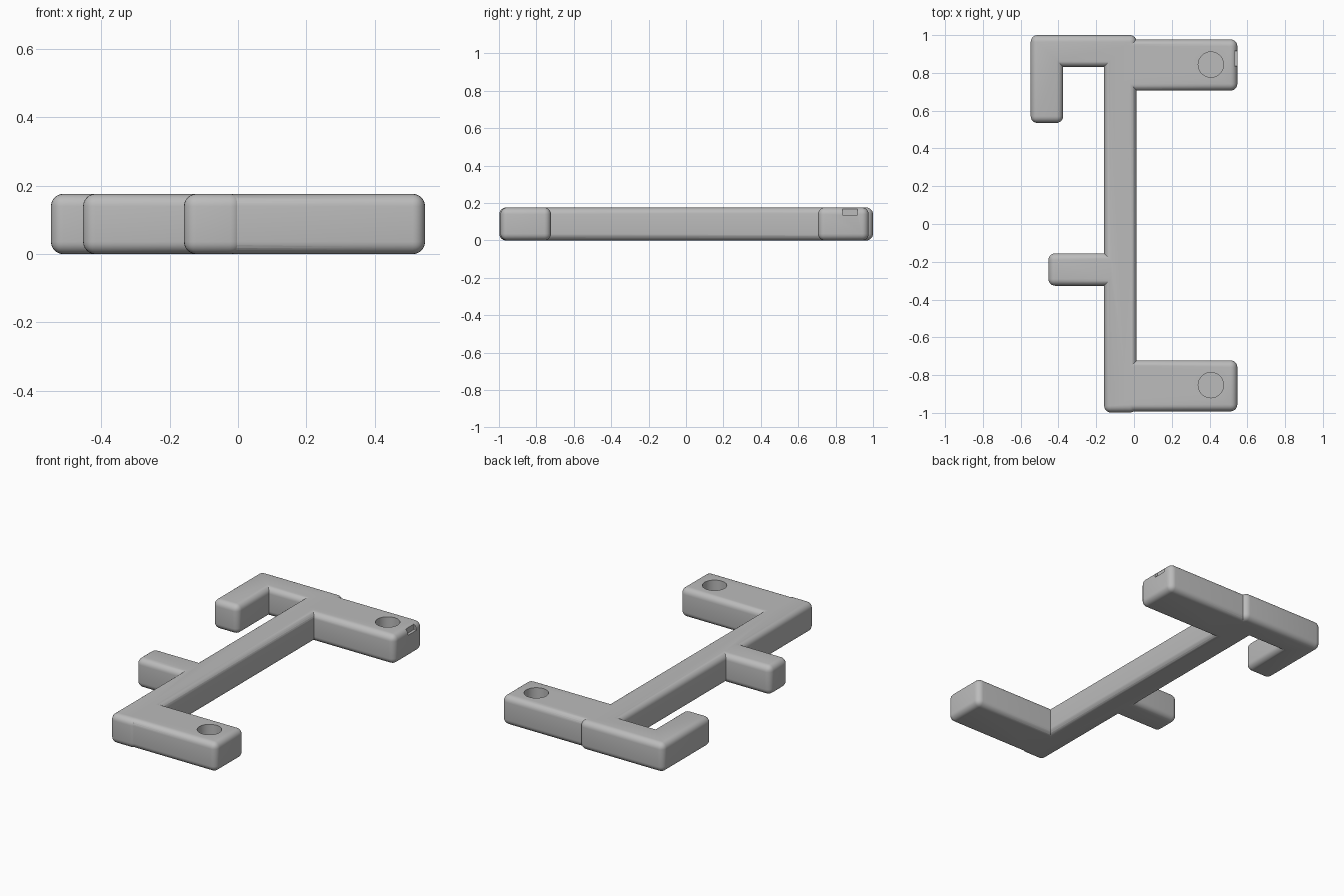
import bpy, bmesh, math

if "Cube" in bpy.data.objects:
    bpy.data.objects.remove(bpy.data.objects["Cube"])

H = 0.176        # thickness of every bar
R = 0.036        # edge rounding

grey = bpy.data.materials.new("plain grey")
grey.diffuse_color = (0.5, 0.5, 0.5, 1)
grey.use_nodes = True
grey.node_tree.nodes["Principled BSDF"].inputs["Base Color"].default_value = grey.diffuse_color


def rounded_slab(name, outline):
    """Extrude an anticlockwise outline and round all but its inner corners."""
    bm = bmesh.new()
    face = bm.faces.new([bm.verts.new((x, y, 0)) for x, y in outline])
    top = bmesh.ops.extrude_face_region(bm, geom=[face])["geom"]
    bmesh.ops.translate(bm, vec=(0, 0, H),
                        verts=[g for g in top if isinstance(g, bmesh.types.BMVert)])
    bmesh.ops.recalc_face_normals(bm, faces=bm.faces)
    weight = bm.edges.layers.float.new("bevel_weight_edge")
    for e in bm.edges:
        e[weight] = 1.0 if e.is_convex else 0.0
    me = bpy.data.meshes.new(name)
    bm.to_mesh(me)
    bm.free()
    me.materials.append(grey)
    ob = bpy.data.objects.new(name, me)
    bpy.context.collection.objects.link(ob)
    bev = ob.modifiers.new("rounding", "BEVEL")
    bev.limit_method = "WEIGHT"
    bev.width, bev.segments = R, 6
    return ob


def box(x0, x1, y0, y1):
    return [(x0, y0), (x1, y0), (x1, y1), (x0, y1)]


def combine(target, other, operation):
    mod = target.modifiers.new(operation.lower(), "BOOLEAN")
    mod.operation, mod.object, mod.solver = operation, other, "EXACT"
    other.hide_render = True
    other.hide_set(True)


# Spine with the hook at the back and the side peg
frame = rounded_slab("frame", [
    (-0.158, -0.998), (0.014, -0.998), (0.014, 1.0), (-0.547, 1.0),
    (-0.547, 0.535), (-0.375, 0.535), (-0.375, 0.832), (-0.158, 0.832),
    (-0.158, -0.155), (-0.453, -0.155), (-0.453, -0.327), (-0.158, -0.327)])

# Wide arms at both ends
for name, y0, y1 in (("front_arm", -0.992, -0.722), ("back_arm", 0.706, 0.977)):
    combine(frame, rounded_slab(name, box(-0.09, 0.547, y0, y1)), "UNION")

# Blind round holes in the arms
for name, y in (("front_hole_cutter", -0.853), ("back_hole_cutter", 0.844)):
    bpy.ops.mesh.primitive_cylinder_add(vertices=48, radius=0.067, depth=0.2,
                                        location=(0.407, y, 0.15))
    hole = bpy.context.object
    hole.name = name
    hole.data.materials.append(grey)
    combine(frame, hole, "DIFFERENCE")

# Small slot in the end of the back arm
bpy.ops.mesh.primitive_cube_add(size=1, location=(0.555, 0.877, 0.152))
slot = bpy.context.object
slot.name = "slot_cutter"
slot.scale = (0.05, 0.08, 0.034)
slot.data.materials.append(grey)
combine(frame, slot, "DIFFERENCE")

# Bake the modifiers, then drop the helper parts
bpy.context.view_layer.update()
baked = bpy.data.meshes.new_from_object(
    frame.evaluated_get(bpy.context.evaluated_depsgraph_get()))
frame.modifiers.clear()
frame.data = baked
for ob in list(bpy.data.objects):
    if ob is not frame and ob != frame:
        bpy.data.objects.remove(ob)

# Smooth rounding with crisp creases
bpy.ops.object.select_all(action="DESELECT")
bpy.context.view_layer.objects.active = frame
frame.select_set(True)
bpy.ops.object.shade_smooth_by_angle(angle=math.radians(30))
